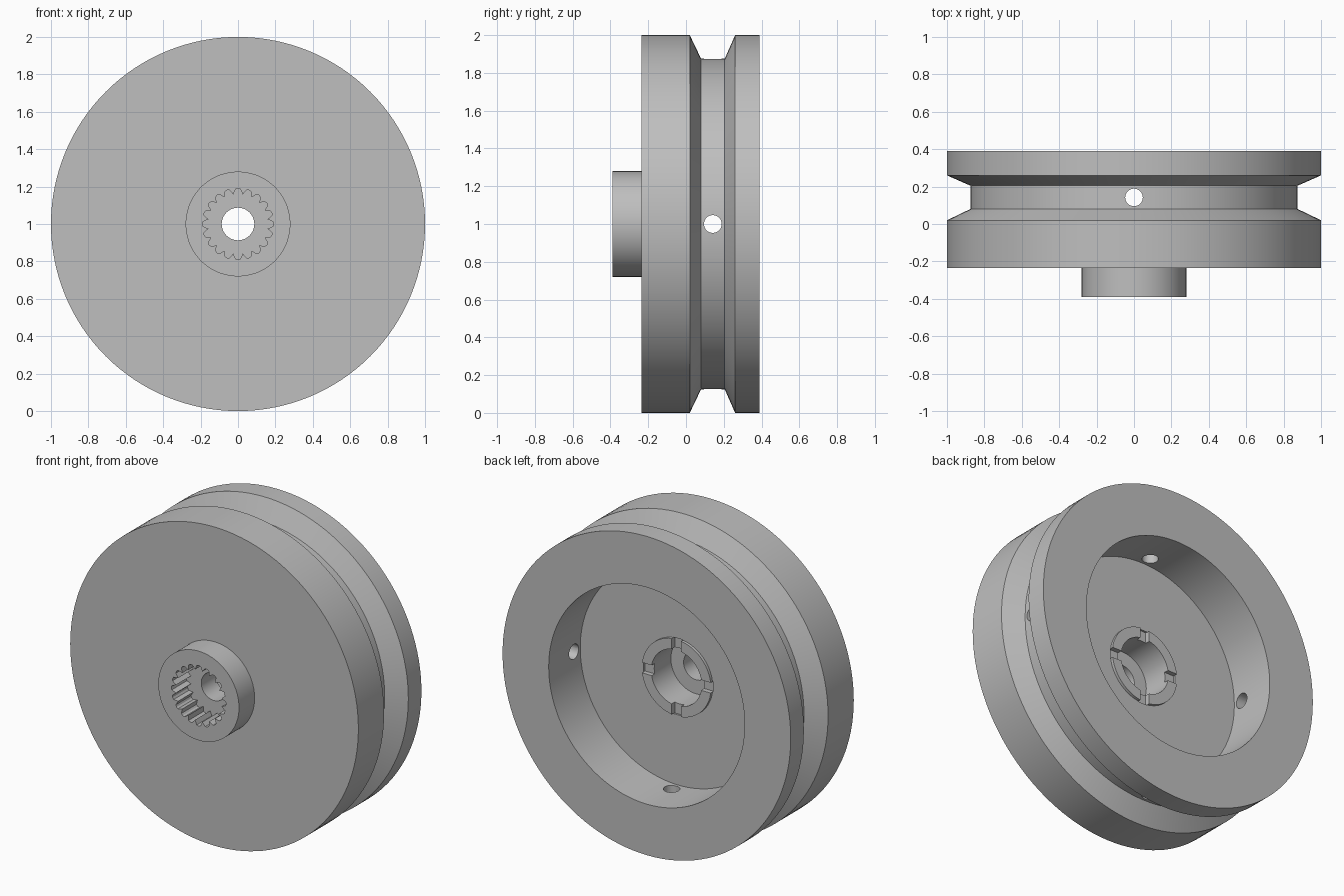
import bpy
import bmesh
from math import sin, cos, pi, radians
from mathutils import Matrix, Vector

cube = bpy.data.objects.get("Cube")
if cube:
    bpy.data.objects.remove(cube, do_unlink=True)

SEGMENTS = 128
AXIS_Z = 1.0

grey = bpy.data.materials.new("plain grey")
grey.use_nodes = True
colour = (0.52, 0.52, 0.52, 1)
grey.diffuse_color = colour
grey.node_tree.nodes["Principled BSDF"].inputs["Base Color"].default_value = colour


def add_object(name, bm):
    bmesh.ops.recalc_face_normals(bm, faces=bm.faces)
    mesh = bpy.data.meshes.new(name)
    bm.to_mesh(mesh)
    bm.free()
    mesh.materials.append(grey)
    obj = bpy.data.objects.new(name, mesh)
    bpy.context.collection.objects.link(obj)
    return obj


def revolve(name, profile):
    """Turn a closed (radius, y) profile around the wheel axle."""
    bm = bmesh.new()
    rings = []
    for i in range(SEGMENTS):
        a = 2 * pi * i / SEGMENTS
        rings.append([bm.verts.new((r * sin(a), y, AXIS_Z + r * cos(a)))
                      for r, y in profile])
    n = len(profile)
    for i, ring in enumerate(rings):
        nxt = rings[(i + 1) % SEGMENTS]
        for j in range(n):
            k = (j + 1) % n
            bm.faces.new((ring[j], ring[k], nxt[k], nxt[j]))
    return add_object(name, bm)


def prism(name, outline, y0, y1):
    """Extrude a (radius, angle) outline along the axle."""
    bm = bmesh.new()
    face = bm.faces.new([bm.verts.new((r * sin(a), y0, AXIS_Z + r * cos(a)))
                         for r, a in outline])
    out = bmesh.ops.extrude_face_region(bm, geom=[face])
    verts = [v for v in out["geom"] if isinstance(v, bmesh.types.BMVert)]
    bmesh.ops.translate(bm, verts=verts, vec=(0, y1 - y0, 0))
    return add_object(name, bm)


def rod(name, radius, length, centre, rotation):
    bm = bmesh.new()
    bmesh.ops.create_cone(bm, cap_ends=True, segments=32, radius1=radius,
                          radius2=radius, depth=length,
                          matrix=Matrix.Translation(centre) @ rotation)
    return add_object(name, bm)


def box(name, size, centre):
    bm = bmesh.new()
    bmesh.ops.create_cube(bm, size=1, matrix=Matrix.Translation(centre)
                          @ Matrix.Diagonal((*size, 1)))
    return add_object(name, bm)


def cut(target, cutter):
    cutter.hide_render = True
    mod = target.modifiers.new("cut", "BOOLEAN")
    mod.operation = "DIFFERENCE"
    mod.solver = "EXACT"
    mod.object = cutter
    bpy.context.view_layer.objects.active = target
    bpy.ops.object.modifier_apply(modifier=mod.name)
    bpy.data.objects.remove(cutter, do_unlink=True)


# Wheel body: front hub, grooved rim, rear recess, raised ring and stepped bore
wheel = revolve("grooved_wheel", [
    (0.087, -0.39), (0.28, -0.39), (0.28, -0.235), (1, -0.235),
    (1, 0.02), (0.875, 0.08), (0.875, 0.205), (1, 0.26), (1, 0.39),
    (0.68, 0.39), (0.68, 0.077), (0.24, 0.077), (0.24, 0.095),
    (0.175, 0.095), (0.175, -0.1), (0.087, -0.1)])

# Splined socket in the front hub
TEETH = 20
pitch = 2 * pi / TEETH
outline = []
for i in range(TEETH):
    for r, offset in ((0.187, -0.22), (0.19, 0), (0.187, 0.22), (0.16, 0.5)):
        outline.append((r, (i + offset) * pitch))
cut(wheel, prism("socket_cutter", outline, -0.45, -0.24))

# Four radial holes through the groove
for i in range(4):
    turn = Matrix.Rotation(i * pi / 2, 4, "Y")
    centre = turn @ Vector((0, 0, 0.8)) + Vector((0, 0.142, AXIS_Z))
    cut(wheel, rod("hole_cutter", 0.047, 0.6, centre, turn))

# Four notches across the raised rear ring
for i in range(4):
    a = i * pi / 2
    centre = (0.19 * sin(a), 0.115, AXIS_Z + 0.19 * cos(a))
    along_x = i % 2 == 1
    size = (0.1, 0.1, 0.065) if along_x else (0.065, 0.1, 0.1)
    cut(wheel, box("notch_cutter", size, centre))

# Smooth round surfaces with crisp edges
bpy.ops.object.select_all(action="DESELECT")
wheel.select_set(True)
bpy.context.view_layer.objects.active = wheel
bpy.ops.object.shade_smooth_by_angle(angle=radians(20))
